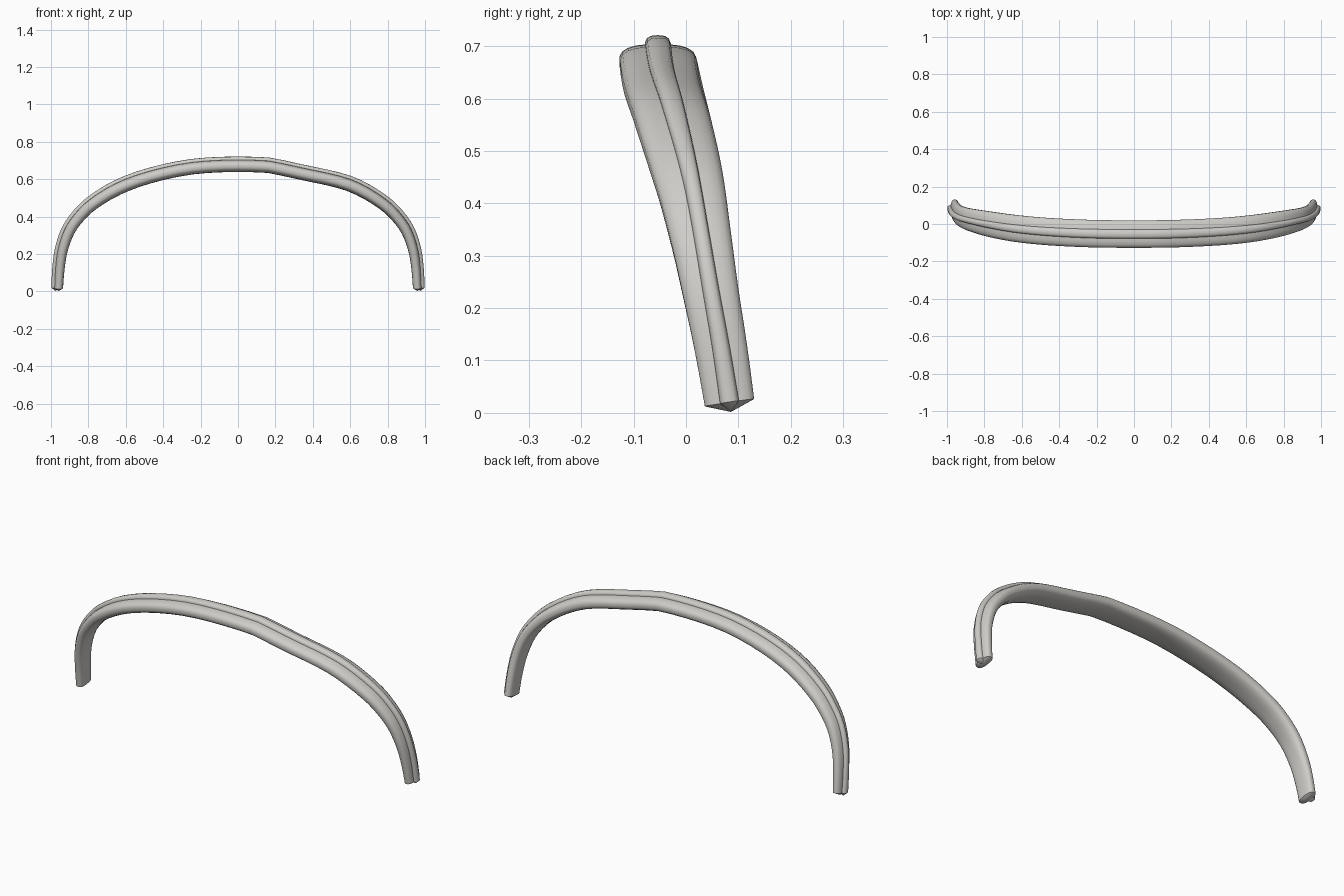
import bpy, bmesh, math
from mathutils import Vector

cube = bpy.data.objects.get("Cube")
if cube:
    bpy.data.objects.remove(cube, do_unlink=True)

# One warm light grey for the whole band
grey = bpy.data.materials.new("warm light grey")
grey.use_nodes = True
colour = (0.62, 0.61, 0.58, 1)
grey.diffuse_color = colour
grey.node_tree.nodes["Principled BSDF"].inputs["Base Color"].default_value = colour

# Outer line of one half, crown to foot: x, y, z, band width, ridge width
HALF = [
    (0.00, -0.054, 0.721, 0.148, 0.050),
    (0.25, -0.051, 0.708, 0.148, 0.049),
    (0.48, -0.040, 0.660, 0.147, 0.046),
    (0.66, -0.023, 0.594, 0.144, 0.042),
    (0.80, -0.001, 0.508, 0.136, 0.036),
    (0.88, 0.015, 0.432, 0.126, 0.032),
    (0.94, 0.030, 0.345, 0.116, 0.031),
    (0.978, 0.048, 0.235, 0.107, 0.032),
    (0.993, 0.067, 0.125, 0.101, 0.034),
    (0.998, 0.083, 0.021, 0.096, 0.037),
]


def mirrored(row):
    return (-row[0],) + row[1:]


def catmull(a, b, c, d, t):
    return [0.5 * (2 * q + (r - p) * t + (2 * p - 5 * q + 4 * r - s) * t * t
                   + (3 * q - p - 3 * r + s) * t ** 3)
            for p, q, r, s in zip(a, b, c, d)]


def smooth_path(rows, steps=3):
    ext = [rows[0]] + rows + [rows[-1]]
    out = []
    for i in range(len(rows) - 1):
        out += [catmull(*ext[i:i + 4], k / steps) for k in range(steps)]
    out.append(list(rows[-1]))
    # Slight dip on the left shoulder of the arch
    for p in out:
        if 0.2 < p[0] < 0.62:
            p[2] -= 0.013 * min(1, (p[0] - 0.2) / 0.08, (0.62 - p[0]) / 0.2)
    return out


PATH = smooth_path([mirrored(r) for r in HALF[:0:-1]] + HALF)


def frames():
    pts = [Vector(p[:3]) for p in PATH]
    for i, p in enumerate(pts):
        tangent = (pts[min(i + 1, len(pts) - 1)] - pts[max(i - 1, 0)]).normalized()
        across = Vector((0, 1, 0))
        across = (across - tangent * tangent.dot(across)).normalized()
        outward = across.cross(tangent)
        if outward.z < 0 and abs(p.x) < 0.9 or outward.x * p.x < 0:
            outward = -outward
        yield p, tangent, across, outward


def loft(name, sides, power, size):
    """Sweep a rounded section; size(row) gives width, thickness, depth of its top."""
    bm = bmesh.new()
    rings, tips = [], []
    for i, (p, tangent, across, outward) in enumerate(frames()):
        width, thick, depth = size(PATH[i])
        centre = p - outward * (depth + thick / 2)
        ring = []
        for k in range(sides):
            a = 2 * math.pi * (k + 0.5) / sides
            c, s = math.cos(a), math.sin(a)
            u = math.copysign(abs(c) ** (2 / power), c) * width / 2
            v = math.copysign(abs(s) ** (2 / power), s) * thick / 2
            ring.append(bm.verts.new(centre + across * u + outward * v))
        rings.append(ring)
        if i in (0, len(PATH) - 1):
            tips.append(bm.verts.new(centre + tangent * (-0.018 if i == 0 else 0.018)))
    for r0, r1 in zip(rings, rings[1:]):
        for k in range(sides):
            n = (k + 1) % sides
            bm.faces.new((r0[k], r0[n], r1[n], r1[k]))
    # Low pointed caps on the feet
    for ring, tip in zip((rings[0], rings[-1]), tips):
        for k in range(sides):
            bm.faces.new((ring[k], ring[(k + 1) % sides], tip))
    bmesh.ops.recalc_face_normals(bm, faces=bm.faces)
    mesh = bpy.data.meshes.new(name)
    bm.to_mesh(mesh)
    bm.free()
    mesh.materials.append(grey)
    obj = bpy.data.objects.new(name, mesh)
    bpy.context.collection.objects.link(obj)
    bpy.ops.object.select_all(action="DESELECT")
    obj.select_set(True)
    bpy.context.view_layer.objects.active = obj
    bpy.ops.object.shade_smooth_by_angle(angle=math.radians(40))


# Wide arched band, thinner toward the feet
loft("arched_band", 20, 2.7,
     lambda r: (r[3], 0.045 + 0.021 * min(1, r[2] / 0.6), 0.017))
# Raised rib along the middle of the outer side
loft("centre_ridge", 14, 2.8, lambda r: (r[4], 0.044, 0.0))
